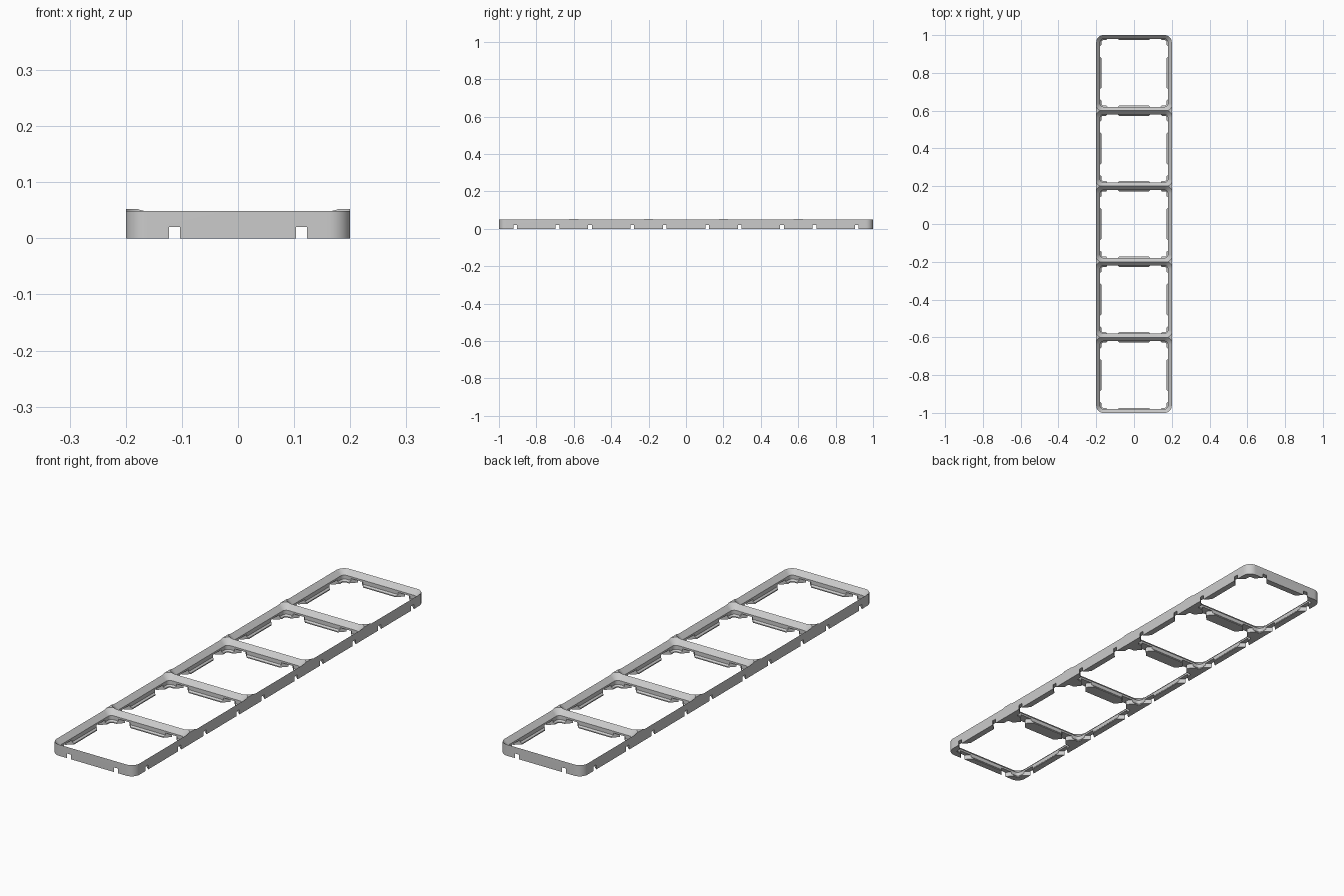
import bpy, bmesh, math
from mathutils import Matrix

if "Cube" in bpy.data.objects:
    bpy.data.objects.remove(bpy.data.objects["Cube"], do_unlink=True)

PITCH, CELLS, RADIUS = 0.4, 5, 0.038
RIDGE, PEAK = 0.0486, 0.0524
SEGS = 10

grey = bpy.data.materials.new("light grey")
grey.use_nodes = True
colour = (0.6, 0.6, 0.6, 1)
grey.diffuse_color = colour
grey.node_tree.nodes["Principled BSDF"].inputs["Base Color"].default_value = colour


def rounded_rect(hx, hy, r):
    """Counter-clockwise outline with rounded corners."""
    pts = []
    for i, (sx, sy) in enumerate([(1, 1), (-1, 1), (-1, -1), (1, -1)]):
        for k in range(SEGS + 1):
            a = (i + k / SEGS) * math.pi / 2
            pts.append((sx * (hx - r) + r * math.cos(a),
                        sy * (hy - r) + r * math.sin(a)))
    return pts


def loft(bm, layers, matrix=Matrix()):
    """Closed solid through stacked outlines: [(outline, z), ...]."""
    rings = [[bm.verts.new(matrix @ Matrix.Translation((x, y, z)).translation)
              for x, y in outline] for outline, z in layers]
    n = len(rings[0])
    for low, high in zip(rings, rings[1:]):
        for i in range(n):
            j = (i + 1) % n
            bm.faces.new((low[i], low[j], high[j], high[i]))
    bm.faces.new(rings[0][::-1])
    bm.faces.new(rings[-1])


def make_object(name, bm):
    bmesh.ops.recalc_face_normals(bm, faces=bm.faces[:])
    mesh = bpy.data.meshes.new(name)
    bm.to_mesh(mesh)
    bm.free()
    obj = bpy.data.objects.new(name, mesh)
    bpy.context.collection.objects.link(obj)
    return obj


# Solid block with rounded ends
bm = bmesh.new()
block = rounded_rect(PITCH / 2, PITCH * CELLS / 2, RADIUS)
loft(bm, [(block, 0), (block, PEAK)])
frame = make_object("grid_frame", bm)
frame.data.materials.append(grey)

# Stepped pockets, one per cell; neighbours overlap, so they cut in two passes
profile = [(0.0271, -0.01), (0.0271, 0.0043), (0.0205, 0.0109),
           (0.0205, RIDGE - 0.0205), (0, RIDGE), (-0.008, RIDGE + 0.008)]
pocket = [(rounded_rect(PITCH / 2 - i, PITCH / 2 - i, RADIUS - i), z)
          for i, z in profile]
centres = [(c - (CELLS - 1) / 2) * PITCH for c in range(CELLS)]
cutters = []
for start in (0, 1):
    bm = bmesh.new()
    for y in centres[start::2]:
        loft(bm, pocket, Matrix.Translation((0, y, 0)))
    cutters.append(make_object("pocket_cutter", bm))

# Bow-tie connector notches through the foot of every wall
WAIST, FLARE, REACH, OFFSET = 0.010, 0.036, 0.029, 0.113
bow = [(FLARE, REACH), (-FLARE, REACH), (-WAIST, 0),
       (-FLARE, -REACH), (FLARE, -REACH), (WAIST, 0)]
notch = [(bow, -0.01), (bow, 0.02)]
bm = bmesh.new()
for side in (-1, 1):
    for k in range(CELLS + 1):
        y = (k - CELLS / 2) * PITCH
        loft(bm, notch, Matrix.Translation((side * OFFSET, y, 0)))
    for y in centres:
        for wall in (-1, 1):
            loft(bm, notch, Matrix.Translation((wall * PITCH / 2, y + side * OFFSET, 0))
                 @ Matrix.Rotation(math.pi / 2, 4, "Z"))
cutters.append(make_object("notch_cutter", bm))

for cutter in cutters:
    cutter.hide_render = True
    mod = frame.modifiers.new("cut", "BOOLEAN")
    mod.operation = "DIFFERENCE"
    mod.solver = "EXACT"
    mod.object = cutter

# Bake the cuts and drop the cutters
graph = bpy.context.evaluated_depsgraph_get()
baked = bpy.data.meshes.new_from_object(frame.evaluated_get(graph))
frame.modifiers.clear()
frame.data = baked
for cutter in cutters:
    bpy.data.objects.remove(cutter, do_unlink=True)

bpy.ops.object.select_all(action="DESELECT")
frame.select_set(True)
bpy.context.view_layer.objects.active = frame
bpy.ops.object.shade_smooth_by_angle(angle=math.radians(30))
